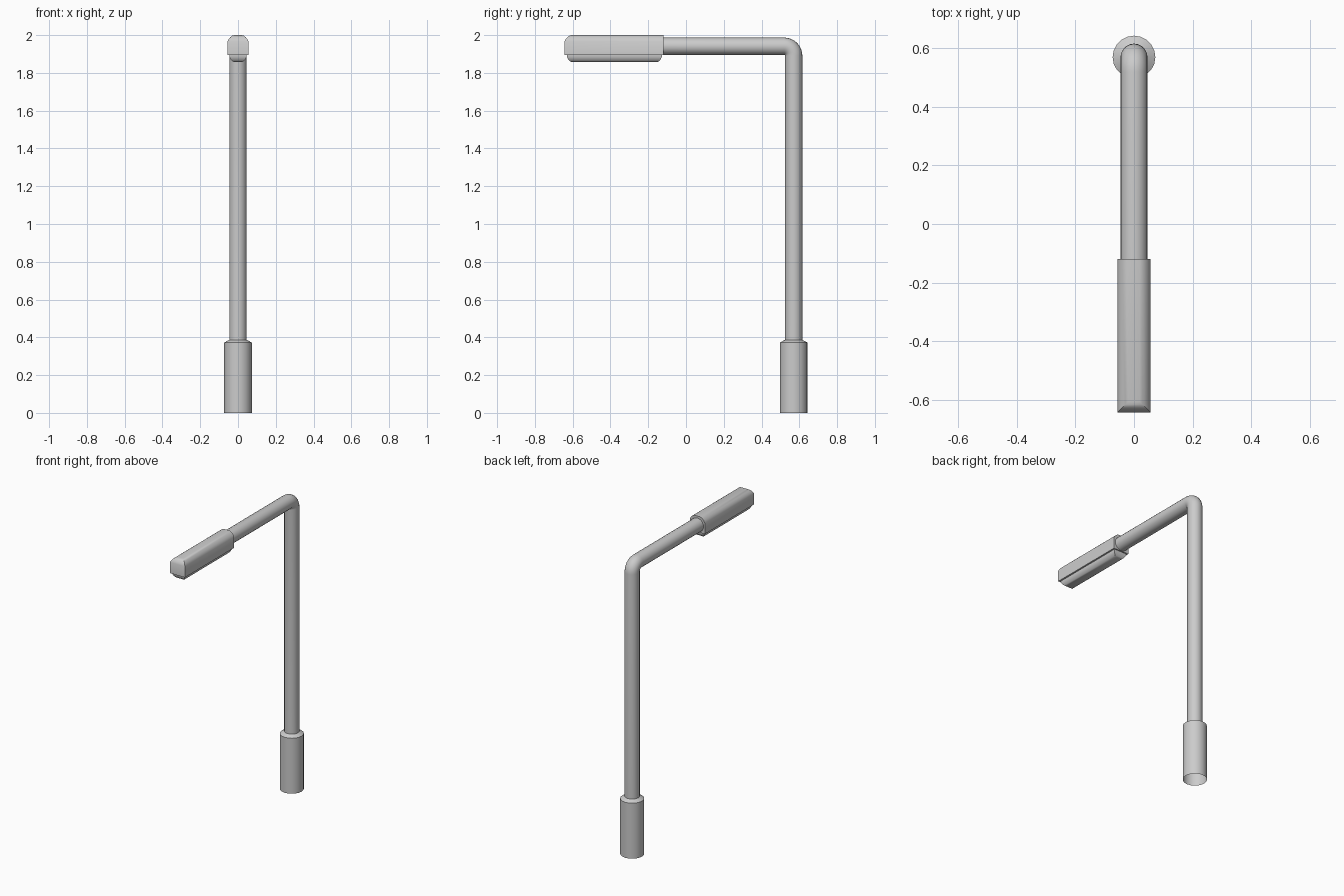
import bpy, bmesh
from math import sin, cos, pi, radians

if "Cube" in bpy.data.objects:
    bpy.data.objects.remove(bpy.data.objects["Cube"])

SIDES = 20
POLE_Y, POLE_R = 0.57, 0.046
ARM_Z = 1.941


def loft(name, rings, cap_start=False, cap_end=False, angle=30):
    """Skin a list of closed rings into one smooth-by-angle object."""
    bm = bmesh.new()
    loops = [[bm.verts.new(p) for p in ring] for ring in rings]
    n = len(loops[0])
    for a, b in zip(loops, loops[1:]):
        for i in range(n):
            j = (i + 1) % n
            bm.faces.new((a[i], a[j], b[j], b[i]))
    if cap_start:
        bm.faces.new(loops[0][::-1])
    if cap_end:
        bm.faces.new(loops[-1])
    bmesh.ops.recalc_face_normals(bm, faces=bm.faces)
    mesh = bpy.data.meshes.new(name)
    bm.to_mesh(mesh)
    bm.free()
    ob = bpy.data.objects.new(name, mesh)
    bpy.context.collection.objects.link(ob)
    bpy.ops.object.select_all(action='DESELECT')
    ob.select_set(True)
    bpy.context.view_layer.objects.active = ob
    bpy.ops.object.shade_smooth_by_angle(angle=radians(angle))
    return ob


def circle(y, z, r, tilt=0.0):
    """Ring around the pole axis; tilt 0 faces up, pi/2 faces -y."""
    pts = []
    for k in range(SIDES):
        t = 2 * pi * k / SIDES
        v = r * sin(t)
        pts.append((r * cos(t), y + v * cos(tilt), z + v * sin(tilt)))
    return pts


def rect(half_x, y0, y1, z):
    return [(-half_x, y0, z), (half_x, y0, z), (half_x, y1, z), (-half_x, y1, z)]


# base sleeve, open underneath, with a sloped collar
loft("base_sleeve", [circle(POLE_Y, z, r) for r, z in
                     ((0.073, 0), (0.073, 0.372), (POLE_R, 0.387))])

# pole, tight elbow and horizontal arm as one tube
BEND = 0.05
rings = [circle(POLE_Y, 0.38, POLE_R)]
for k in range(9):
    a = pi / 2 * k / 8
    rings.append(circle(POLE_Y - BEND + BEND * cos(a),
                        ARM_Z - BEND + BEND * sin(a), POLE_R, a))
rings.append(circle(-0.125, ARM_Z, POLE_R, pi / 2))
loft("pole_and_arm", rings)

# lamp housing: rounded top and front, square back
FRONT, BACK, HALF = -0.643, -0.12, 0.056
housing = [(0, 1.894), (0, 1.967), (0.008, 1.981), (0.016, 1.990),
           (0.026, 1.997), (0.036, 2.0)]
loft("lamp_housing", [rect(HALF - d, FRONT + d, BACK, z) for d, z in housing],
     True, True, 35)

# lens tray under the housing, tapered all round
lens = [(0, 1.896), (0, 1.885), (0.006, 1.872), (0.013, 1.863), (0.022, 1.858)]
loft("lamp_lens", [rect(0.045 - d, -0.63 + d, -0.128 - d, z) for d, z in lens],
     True, True, 35)
